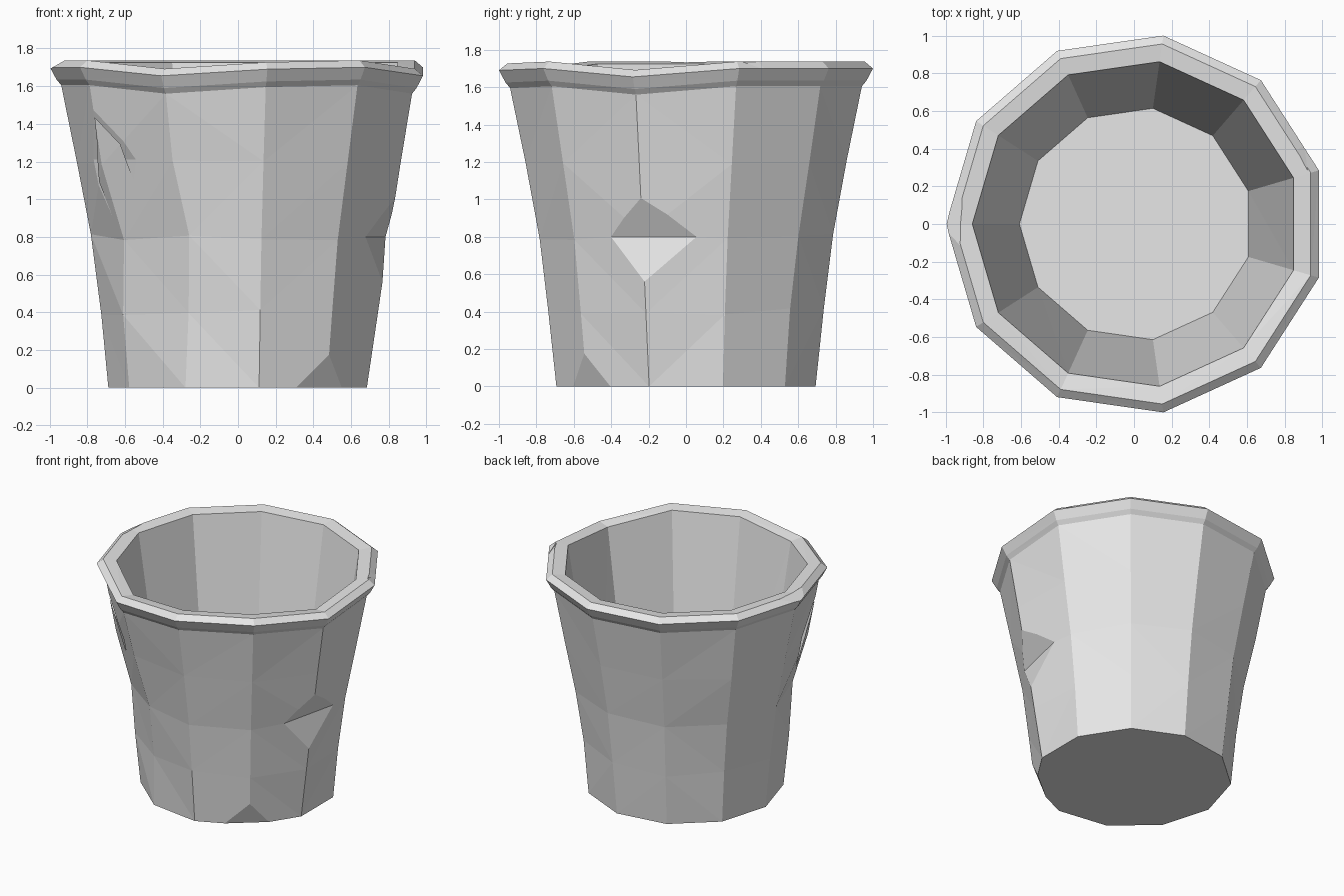
import bpy, bmesh, random
from math import cos, sin, radians
from mathutils import Vector

random.seed(4)
if "Cube" in bpy.data.objects:
    bpy.data.objects.remove(bpy.data.objects["Cube"], do_unlink=True)

SIDES = 11
# Profile (radius, height): outer wall, rim, then inner wall down to the floor
PROFILE = [(.70, 0), (.74, .4), (.79, .8), (.87, 1.2), (.95, 1.605),
           (.975, 1.635), (1.01, 1.70), (.965, 1.737), (.87, 1.725), (.62, .08)]
# Hand-carved irregularities: (ring, side) -> (radius change, turn in degrees)
CARVED = {(1, 2): (-.02, 2), (2, 2): (-.02, 4), (2, 1): (-.03, 3.5),
          (1, 5): (.02, 0), (2, 5): (.03, 0), (3, 5): (.01, 0)}
RIM_DIPS = {2: .045, 5: .045, 3: .01}


def ring_point(ring, side):
    r, z = PROFILE[ring]
    dr, turn = CARVED.get((ring, side), (0, 0))
    if ring in (1, 2, 3):
        r += random.uniform(-.006, .006)
        z += random.uniform(-.02, .02)
    if z > 1.5:
        z -= RIM_DIPS.get(side, 0)
    a = radians(180 + 360 / SIDES * side + turn)
    return Vector(((r + dr) * cos(a) + .012, (r + dr) * sin(a), z))


def finish(bm, name):
    bmesh.ops.recalc_face_normals(bm, faces=bm.faces)
    mesh = bpy.data.meshes.new(name)
    bm.to_mesh(mesh)
    bm.free()
    obj = bpy.data.objects.new(name, mesh)
    bpy.context.collection.objects.link(obj)
    return obj


# Pot: faceted wall, rim and hollow inside
bm = bmesh.new()
rings = [[bm.verts.new(ring_point(i, k)) for k in range(SIDES)]
         for i in range(len(PROFILE))]
for low, high in zip(rings, rings[1:]):
    for k in range(SIDES):
        n = (k + 1) % SIDES
        bm.faces.new((low[k], low[n], high[n], high[k]))
bmesh.ops.triangulate(bm, faces=bm.faces[:])
bm.faces.new(rings[0])
bm.faces.new(rings[-1])
pot = finish(bm, "pot")

# Chips: wedge cutters given by upper, lower and two side points
CHIPS = [
    ((.83, -.24, 1.0), (.765, -.22, .57), (.765, -.02, .8), (.67, -.43, .8)),
    ((-.735, -.49, 1.39), (-.66, -.43, 1.03), (-.75, -.355, 1.21), (-.56, -.605, 1.21)),
    ((.49, -.55, .2), (.47, -.53, -.2), (.3, -.61, 0), (.58, -.38, 0)),
    ((-1.0, 0, 1.69), (-.98, .04, 1.82), (-.91, .16, 1.735), (-.92, -.07, 1.735)),
    ((.85, .53, 1.69), (.84, .53, 1.82), (.72, .67, 1.735), (.87, .38, 1.735)),
]
bm = bmesh.new()
for chip in CHIPS:
    pts = [Vector(p) for p in chip]
    mid = (pts[2] + pts[3]) / 2
    v = [bm.verts.new(mid + (p - mid) * 1.7) for p in pts]
    for a, b, c in ((0, 1, 2), (0, 3, 1), (0, 2, 3), (1, 3, 2)):
        bm.faces.new((v[a], v[b], v[c]))
cutter = finish(bm, "chip_cutter")
cutter.hide_render = True

carve = pot.modifiers.new("chips", 'BOOLEAN')
carve.operation = 'DIFFERENCE'
carve.solver = 'EXACT'
carve.object = cutter
bpy.context.view_layer.objects.active = pot
bpy.ops.object.modifier_apply(modifier=carve.name)
bpy.data.objects.remove(cutter, do_unlink=True)

# Plain light grey material
grey = bpy.data.materials.new("light_grey")
grey.use_nodes = True
grey.diffuse_color = (.8, .8, .8, 1)
grey.node_tree.nodes["Principled BSDF"].inputs["Base Color"].default_value = (.8, .8, .8, 1)
pot.data.materials.clear()
pot.data.materials.append(grey)
for face in pot.data.polygons:
    face.material_index = 0
    face.use_smooth = False
